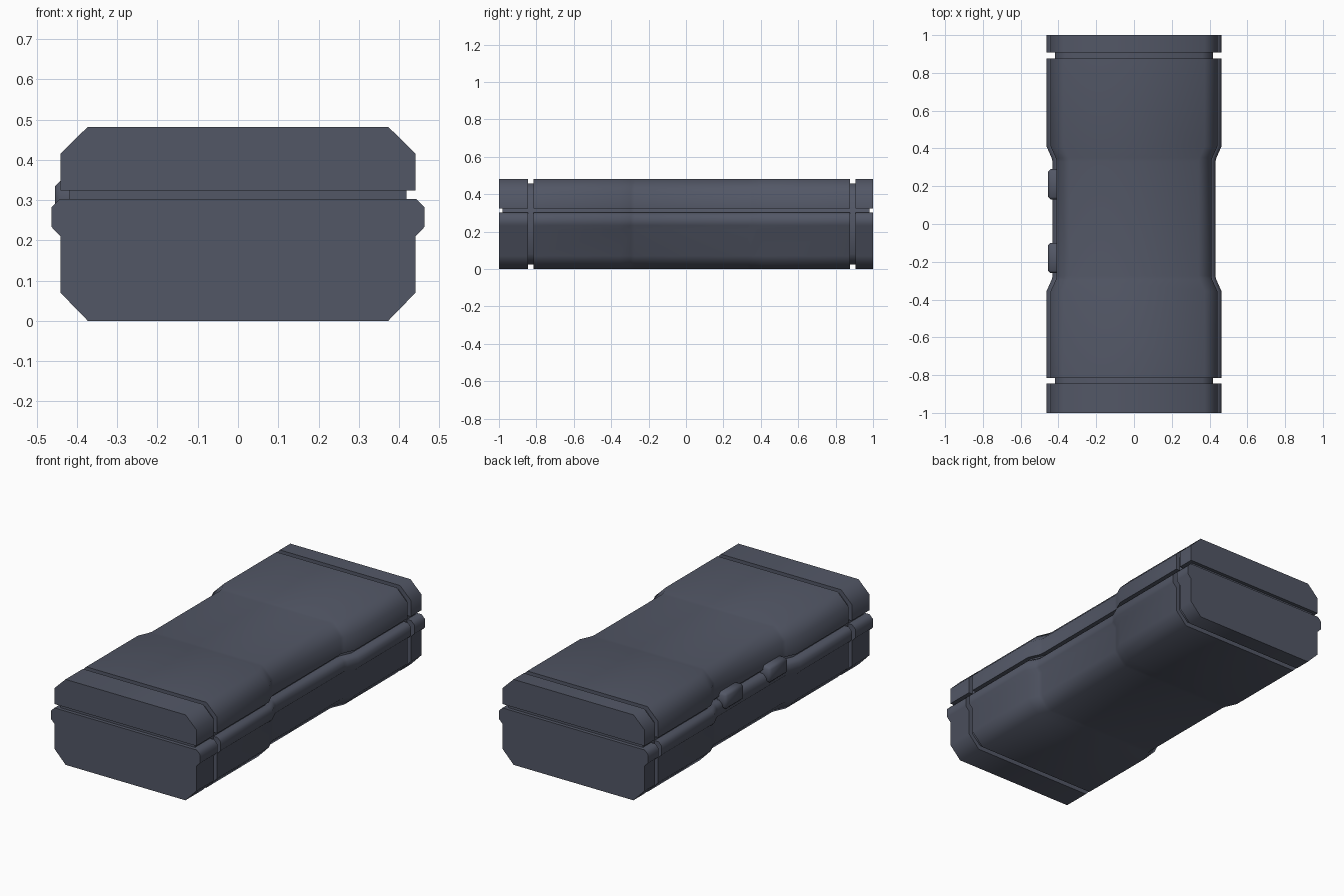
import bpy, bmesh, math

if "Cube" in bpy.data.objects:
    bpy.data.objects.remove(bpy.data.objects["Cube"])

mat = bpy.data.materials.new("slate")
mat.diffuse_color = (0.085, 0.095, 0.132, 1)
mat.use_nodes = True
mat.node_tree.nodes["Principled BSDF"].inputs["Base Color"].default_value = mat.diffuse_color

# Side inset along the length: the case narrows in the middle
WAIST = [(-0.355, 0), (-0.295, 0.027), (-0.275, 0.032),
         (0.33, 0.032), (0.35, 0.027), (0.41, 0)]


def finish(name, bm):
    bmesh.ops.recalc_face_normals(bm, faces=bm.faces)
    me = bpy.data.meshes.new(name)
    bm.to_mesh(me)
    bm.free()
    me.materials.append(mat)
    ob = bpy.data.objects.new(name, me)
    bpy.context.collection.objects.link(ob)
    bpy.ops.object.select_all(action='DESELECT')
    ob.select_set(True)
    bpy.context.view_layer.objects.active = ob
    bpy.ops.object.shade_smooth_by_angle(angle=math.radians(50))
    return ob


def loft(name, half, y0, y1):
    """Mirror a half profile (x, z) and sweep it along y, following the waist."""
    stations = [(y0, 0)] + [s for s in WAIST if y0 < s[0] < y1] + [(y1, 0)]
    ring = half + [(-x, z) for x, z in reversed(half)]
    bm = bmesh.new()
    rows = [[bm.verts.new((x - math.copysign(d, x), y, z)) for x, z in ring]
            for y, d in stations]
    n = len(ring)
    for a, b in zip(rows, rows[1:]):
        for i in range(n):
            j = (i + 1) % n
            bm.faces.new((a[i], a[j], b[j], b[i]))
    bm.faces.new(rows[0])
    bm.faces.new(rows[-1])
    return finish(name, bm)


# Half cross-sections, bottom to top
BASE = [(0.373, 0), (0.441, 0.07), (0.441, 0.21), (0.463, 0.233),
        (0.463, 0.282), (0.443, 0.302)]
LID = [(0.441, 0.324), (0.441, 0.415), (0.374, 0.481)]
CORE = [(0.363, 0.025), (0.418, 0.08), (0.418, 0.403), (0.363, 0.458)]

# Inner body seen in the grooves, then base and lid in three lengths
loft("inner_core", CORE, -0.98, 0.98)
for part, y0, y1 in (("front_cap", -1, -0.845), ("middle", -0.815, 0.877),
                     ("rear_cap", 0.907, 1)):
    loft("base_" + part, BASE, y0, y1)
    loft("lid_" + part, LID, y0, y1)

# Two latches on the left side, outer edges chamfered
for i, y in enumerate((-0.18, 0.21)):
    bm = bmesh.new()
    bmesh.ops.create_cube(bm, size=1)
    for v in bm.verts:
        v.co = (-0.425 + v.co.x * 0.06, y + v.co.y * 0.16, 0.302 + v.co.z * 0.09)
    outer = [e for e in bm.edges if all(v.co.x < -0.43 for v in e.verts)]
    sides = [e for e in bm.edges if abs(e.verts[0].co.x - e.verts[1].co.x) > 0.01]
    bmesh.ops.bevel(bm, geom=outer + sides, offset=0.013, segments=1,
                    affect='EDGES', profile=0.5)
    finish("latch_%d" % (i + 1), bm)
